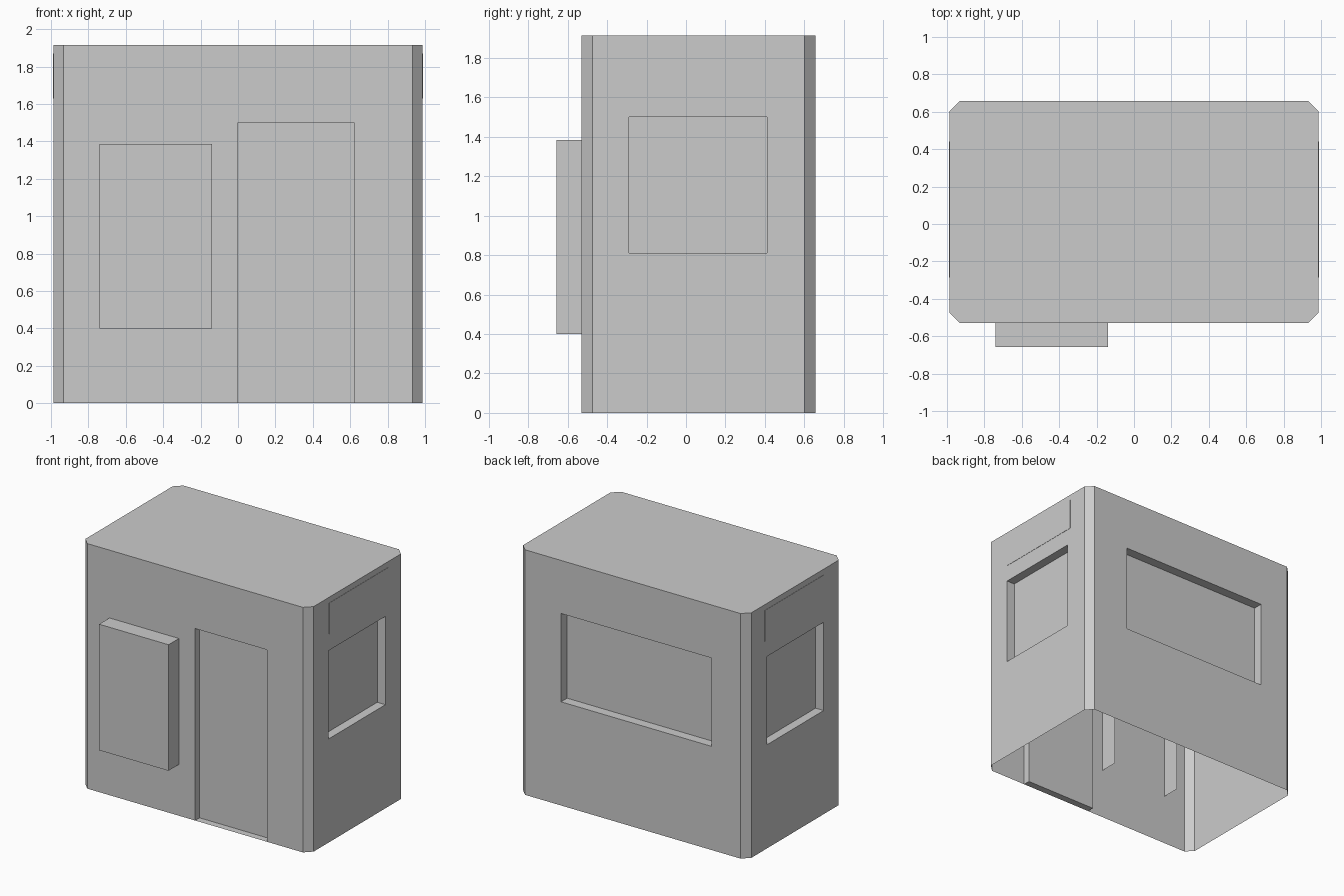
import bpy
import bmesh
from mathutils import Vector

if "Cube" in bpy.data.objects:
    bpy.data.objects.remove(bpy.data.objects["Cube"], do_unlink=True)

HEIGHT = 1.915
X, FRONT, BACK, CHAMFER = 0.987, -0.53, 0.657, 0.055
UP = Vector((0, 0, 1))

grey = bpy.data.materials.new("plain grey")
grey.use_nodes = True
grey.diffuse_color = (0.6, 0.6, 0.6, 1)
grey.node_tree.nodes["Principled BSDF"].inputs["Base Color"].default_value = grey.diffuse_color


def finish(name, bm):
    bmesh.ops.remove_doubles(bm, verts=bm.verts, dist=0.0001)
    mesh = bpy.data.meshes.new(name)
    bm.to_mesh(mesh)
    bm.free()
    mesh.materials.append(grey)
    obj = bpy.data.objects.new(name, mesh)
    bpy.context.collection.objects.link(obj)


def quad(bm, points, facing):
    face = bm.faces.new([bm.verts.new(p) for p in points])
    face.normal_update()
    if face.normal.dot(facing) < 0:
        face.normal_flip()


class Wall:
    """Upright plane: u runs along it, v is height, w is the distance outward."""

    def __init__(self, along, outward, offset):
        self.along, self.out, self.offset = Vector(along), Vector(outward), offset

    def at(self, u, v, w=0):
        return self.along * u + UP * v + self.out * (self.offset + w)

    def rect(self, bm, u0, u1, v0, v1, w=0):
        quad(bm, [self.at(u0, v0, w), self.at(u1, v0, w),
                  self.at(u1, v1, w), self.at(u0, v1, w)], self.out)

    def sheet(self, name, u0, u1, hole):
        # Wall surface as a grid of cells around one opening
        bm = bmesh.new()
        h0, h1, b0, b1 = hole
        us, vs = [u0, h0, h1, u1], [0, b0, b1, HEIGHT]
        for i in range(3):
            for j in range(3):
                if (i, j) != (1, 1) and vs[j + 1] > vs[j]:
                    self.rect(bm, us[i], us[i + 1], vs[j], vs[j + 1])
        finish(name, bm)

    def pocket(self, name, hole, depth):
        # Sunken panel (depth < 0) or raised box (depth > 0) with its four sides
        bm = bmesh.new()
        u0, u1, v0, v1 = hole
        self.rect(bm, u0, u1, v0, v1, depth)
        sign = 1 if depth > 0 else -1
        corners = [(u0, v0), (u1, v0), (u1, v1), (u0, v1)]
        sides = [-UP, self.along, UP, -self.along]
        for i, side in enumerate(sides):
            a, b = corners[i], corners[(i + 1) % 4]
            quad(bm, [self.at(*a), self.at(*b), self.at(*b, depth), self.at(*a, depth)],
                 side * sign)
        finish(name, bm)


# Front wall with sunken door
front = Wall((1, 0, 0), (0, -1, 0), -FRONT)
door = (0, 0.62, 0, 1.5)
front.sheet("front_wall", CHAMFER - X, X - CHAMFER, door)
front.pocket("door", door, -0.055)

# Raised cabinet on the front, with side flanges reaching inside
cabinet = (-0.74, -0.14, 0.4, 1.385)
front.pocket("front_cabinet", cabinet, 0.128)
for label, u in (("right", cabinet[0]), ("left", cabinet[1])):
    bm = bmesh.new()
    quad(bm, [front.at(u, v, w) for v, w in
              ((0.4, 0), (0.4, -0.145), (1.385, -0.145), (1.385, 0))], front.along)
    finish("cabinet_flange_" + label, bm)

# Back wall with wide window
back = Wall((1, 0, 0), (0, 1, 0), BACK)
window = (-0.68, 0.62, 0.81, 1.5)
back.sheet("back_wall", CHAMFER - X, X - CHAMFER, window)
back.pocket("back_window", window, -0.075)

# Side walls, each with a window and a thin panel above it
for label, s in (("left", 1), ("right", -1)):
    side = Wall((0, 1, 0), (s, 0, 0), X)
    window = (-0.29, 0.41, 0.81, 1.5)
    side.sheet(label + "_wall", FRONT + CHAMFER, BACK - CHAMFER, window)
    side.pocket(label + "_window", window, -0.07)
    side.pocket(label + "_upper_panel", (-0.285, 0.44, 1.63, 1.87), 0.002)

# Roof outline and chamfered corner strips
outline = []
for s, y, inward in ((1, FRONT, 1), (1, BACK, -1), (-1, BACK, -1), (-1, FRONT, 1)):
    a = Vector((s * (X - CHAMFER), y, 0))
    b = Vector((s * X, y + inward * CHAMFER, 0))
    outline += [a, b] if s * inward > 0 else [b, a]
    bm = bmesh.new()
    quad(bm, [a, b, b + UP * HEIGHT, a + UP * HEIGHT], Vector((s, -inward, 0)))
    finish(("front" if inward > 0 else "back") + ("_left" if s > 0 else "_right") + "_corner", bm)

bm = bmesh.new()
quad(bm, [p + UP * HEIGHT for p in outline], UP)
finish("roof", bm)
